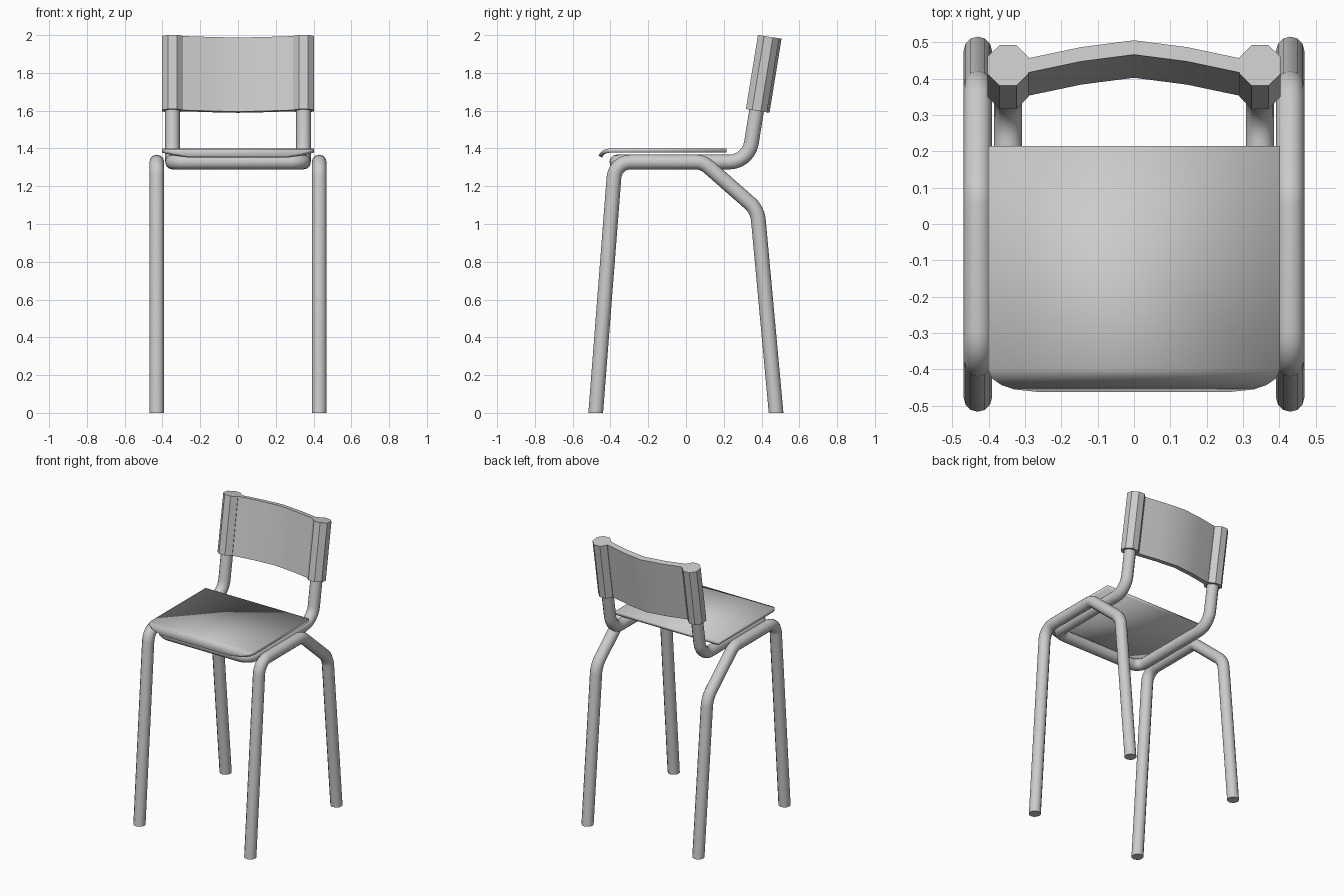
import bpy, bmesh, math
from mathutils import Vector, Matrix

if "Cube" in bpy.data.objects:
    bpy.data.objects.remove(bpy.data.objects["Cube"])


def finish(obj):
    bpy.ops.object.select_all(action='DESELECT')
    obj.select_set(True)
    bpy.context.view_layer.objects.active = obj
    bpy.ops.object.shade_smooth_by_angle(angle=math.radians(32))


def fillet(points, cuts, steps=6):
    """Round each inner corner of a path; cuts = tangent lengths."""
    pts = [Vector(p) for p in points]
    out = [pts[0]]
    for i, t in enumerate(cuts, 1):
        c = pts[i]
        a = c + (pts[i - 1] - c).normalized() * t
        b = c + (pts[i + 1] - c).normalized() * t
        h, k = a.lerp(c, 0.56), b.lerp(c, 0.56)
        for s in range(steps + 1):
            u = s / steps
            v = 1 - u
            out.append(a * v**3 + h * 3 * v * v * u + k * 3 * v * u * u + b * u**3)
    return out + [pts[-1]]


def tube(name, path, radius=0.039):
    cu = bpy.data.curves.new(name, 'CURVE')
    cu.dimensions = '3D'
    cu.bevel_depth = radius
    cu.bevel_resolution = 4
    cu.use_fill_caps = True
    sp = cu.splines.new('POLY')
    sp.points.add(len(path) - 1)
    for p, co in zip(sp.points, path):
        p.co = (*co, 1)
    obj = bpy.data.objects.new(name, cu)
    bpy.context.collection.objects.link(obj)
    bpy.ops.object.select_all(action='DESELECT')
    obj.select_set(True)
    bpy.context.view_layer.objects.active = obj
    bpy.ops.object.convert(target='MESH')
    obj = bpy.context.view_layer.objects.active
    # feet are cut level with the floor
    for v in obj.data.vertices:
        if v.co.z < 0.02:
            v.co.z = 0
    finish(obj)
    return obj


def prism(name, outline, height, matrix):
    bm = bmesh.new()
    face = bm.faces.new([bm.verts.new((x, y, 0)) for x, y in outline])
    ext = bmesh.ops.extrude_face_region(bm, geom=[face])
    top = [g for g in ext['geom'] if isinstance(g, bmesh.types.BMVert)]
    bmesh.ops.translate(bm, vec=(0, 0, height), verts=top)
    bmesh.ops.transform(bm, matrix=matrix, verts=bm.verts)
    bmesh.ops.recalc_face_normals(bm, faces=bm.faces)
    me = bpy.data.meshes.new(name)
    bm.to_mesh(me)
    bm.free()
    obj = bpy.data.objects.new(name, me)
    bpy.context.collection.objects.link(obj)
    finish(obj)
    return obj


# side leg frames: front leg, rail, sloping strut, back leg
for side, x in (("left", -0.43), ("right", 0.43)):
    corners = [(-0.478, 0), (-0.375, 1.328), (0.09, 1.328), (0.378, 1.075), (0.477, 0)]
    tube(side + "_leg_frame", fillet([(x, y, z) for y, z in corners], [0.08, 0.035, 0.05]))

# seat frame: one tube running down a back upright, round the seat front and up again
half = [(-0.347, 0.425, 1.92), (-0.347, 0.33, 1.328), (-0.347, -0.367, 1.328)]
seat_path = half + [(-x, y, z) for x, y, z in reversed(half)]
tube("seat_frame", fillet(seat_path, [0.1, 0.07, 0.07, 0.1]))

# seat plate with a curled, corner-trimmed front lip: (y, z, half width)
rows = [(0.215, 1.389, 0.402), (-0.40, 1.389, 0.402), (-0.422, 1.386, 0.392),
        (-0.438, 1.378, 0.365), (-0.447, 1.368, 0.33), (-0.453, 1.356, 0.26)]
bm = bmesh.new()
grid = [[bm.verts.new((s * w, y, z)) for s in (-1, 1)] for y, z, w in rows]
for a, b in zip(grid, grid[1:]):
    bm.faces.new((a[0], b[0], b[1], a[1]))
me = bpy.data.meshes.new("seat")
bm.to_mesh(me)
bm.free()
seat = bpy.data.objects.new("seat", me)
bpy.context.collection.objects.link(seat)
finish(seat)
solid = seat.modifiers.new("thickness", 'SOLIDIFY')
solid.thickness = 0.022
solid.offset = 0
# thickness goes before the smoothing modifier, if there is one
seat.modifiers.move(len(seat.modifiers) - 1, 0)

# backrest: leaning octagonal sleeves and a curved panel between them
lean = Matrix.Translation((0, 0.373, 1.6)) @ Matrix.Rotation(-math.atan2(0.065, 0.4), 4, 'X')
r = 0.0565 / math.cos(math.pi / 8)
for side, x in (("left", -0.347), ("right", 0.347)):
    octagon = [(x + r * math.cos(math.pi * (i + 0.5) / 4), r * math.sin(math.pi * (i + 0.5) / 4))
               for i in range(8)]
    prism(side + "_back_sleeve", octagon, 0.397, lean)

arc = [(-0.30, -0.022), (-0.145, 0.011), (0, 0.03), (0.145, 0.011), (0.30, -0.022)]
panel = arc + [(x, y + 0.04) for x, y in reversed(arc)]
prism("backrest_panel", panel, 0.397, lean)
